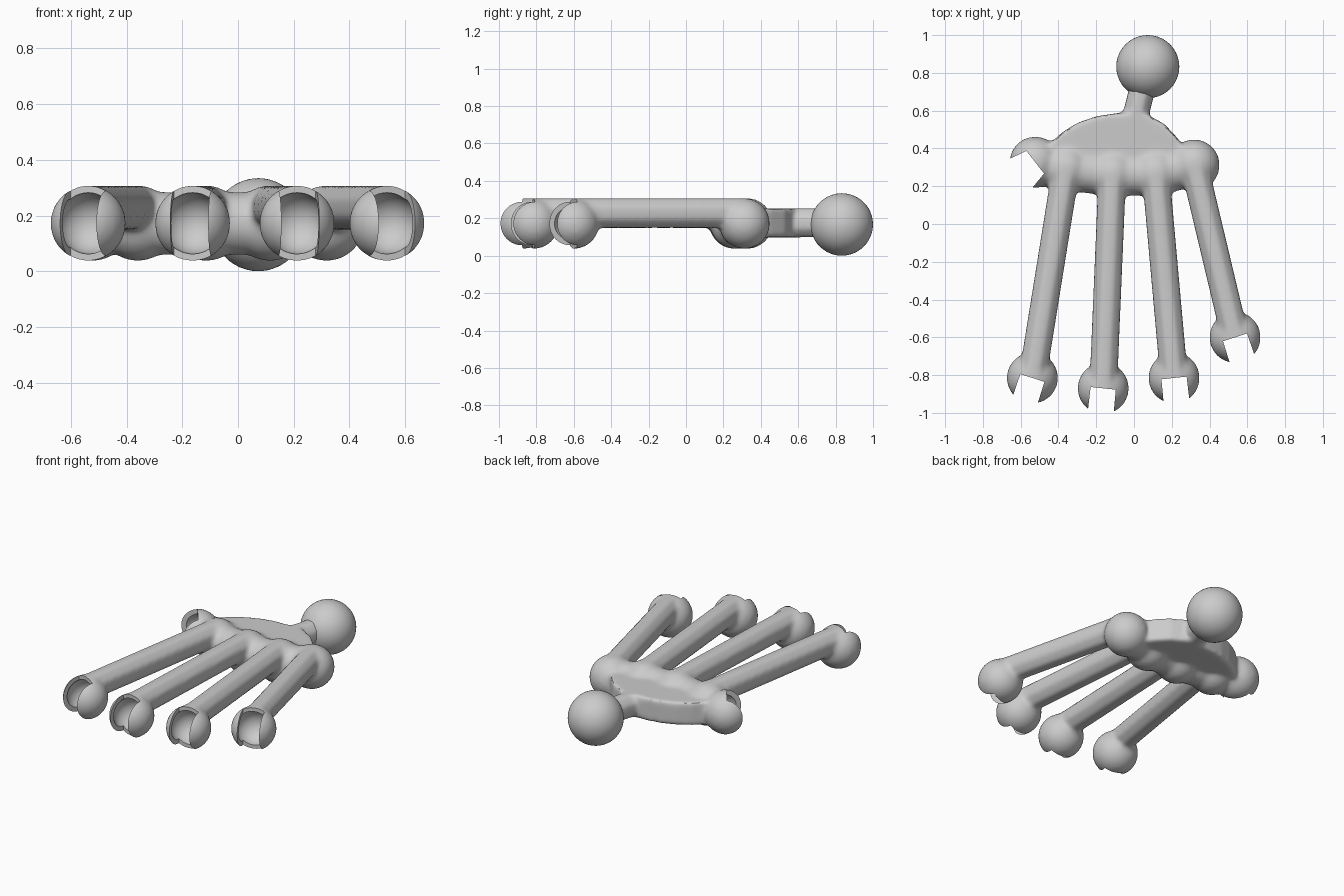
import bpy, bmesh, math
from mathutils import Matrix, Vector

cube = bpy.data.objects.get("Cube")
if cube:
    bpy.data.objects.remove(cube, do_unlink=True)

grey = bpy.data.materials.new("light_grey")
grey.use_nodes = True
colour = (0.6, 0.6, 0.6, 1)
grey.diffuse_color = colour
for node in grey.node_tree.nodes:
    if node.type == 'BSDF_PRINCIPLED':
        node.inputs["Base Color"].default_value = colour

BALL_Z = 0.172
BAR_Z = 0.228
BALL_R = 0.136


def finish(name, bm):
    mesh = bpy.data.meshes.new(name)
    bm.to_mesh(mesh)
    bm.free()
    mesh.materials.append(grey)
    obj = bpy.data.objects.new(name, mesh)
    bpy.context.scene.collection.objects.link(obj)
    return obj


def ball(bm, centre, radius):
    bmesh.ops.create_icosphere(bm, subdivisions=4, radius=radius,
                               matrix=Matrix.Translation(centre))


def bar(bm, start, end, half_width, half_height, sides=8):
    """Straight bar with flat top and sides."""
    a, b = Vector(start), Vector(end)
    along = (b - a).normalized()
    side = Vector((0, 0, 1)).cross(along).normalized()
    up = along.cross(side)
    turn = Matrix((side, up, along)).transposed().to_4x4()
    k = 1 / math.cos(math.pi / sides)
    matrix = (Matrix.Translation((a + b) / 2) @ turn
              @ Matrix.Diagonal((half_width * k, half_height * k, 1, 1))
              @ Matrix.Rotation(math.pi / sides, 4, 'Z'))
    bmesh.ops.create_cone(bm, cap_ends=True, segments=sides, radius1=1, radius2=1,
                          depth=(b - a).length, matrix=matrix)


def slot(bm, centre, angle, half_width, flare):
    """Open-fronted notch that starts at the middle of a socket."""
    made = bmesh.ops.create_cube(bm, size=1)["verts"]
    place = Matrix.Translation(centre) @ Matrix.Rotation(math.radians(angle), 4, 'Z')
    for v in made:
        front = v.co.y < 0
        width = half_width * (flare if front else 1)
        v.co = place @ Vector((2 * v.co.x * width, -0.17 if front else 0, v.co.z * 0.5))


# knuckle position, tip position, socket angle
fingers = [
    ((-0.36, 0.29), (-0.538, -0.815), -18),
    ((-0.115, 0.26), (-0.163, -0.87), -6),
    ((0.115, 0.265), (0.212, -0.815), 6),
    ((0.318, 0.312), (0.535, -0.6), 18),
]
thumb = (-0.523, 0.327)

hand = bmesh.new()
sockets = bmesh.new()
slots = bmesh.new()

# fingers with knuckles and socket ends
for knuckle, tip, angle in fingers:
    ball(hand, (*knuckle, BALL_Z), BALL_R)
    ball(hand, (*tip, BALL_Z), BALL_R)
    stop = Vector(knuckle).lerp(Vector(tip), 0.98)
    bar(hand, (*knuckle, BAR_Z), (*stop, BAR_Z), 0.073, 0.079)
    ball(sockets, (*tip, BALL_Z), 0.11)
    slot(slots, (*tip, BALL_Z), angle, 0.067, 1.03)

# thumb socket
ball(hand, (*thumb, BALL_Z), BALL_R)
ball(sockets, (*thumb, BALL_Z), 0.11)
slot(slots, (*thumb, BALL_Z), -52, 0.076, 1.5)

# ridge joining the knuckles
row = [thumb] + [f[0] for f in fingers]
for i, (a, b) in enumerate(zip(row, row[1:])):
    start = Vector(a).lerp(Vector(b), 0.5) if i == 0 else a
    bar(hand, (*start, BALL_Z), (*b, BALL_Z), 0.112, 0.112, 24)

# palm plate
outline = [(-0.5, 0.32), (-0.44, 0.43), (-0.38, 0.485), (-0.3, 0.535), (-0.2, 0.57),
           (-0.08, 0.588), (0.07, 0.578), (0.16, 0.53), (0.23, 0.455), (0.3, 0.35),
           (0.12, 0.24), (-0.12, 0.24), (-0.36, 0.27)]
base = hand.faces.new([hand.verts.new((x, y, 0.098)) for x, y in outline])
lifted = bmesh.ops.extrude_face_region(hand, geom=[base], use_keep_orig=True)["geom"]
bmesh.ops.translate(hand, vec=(0, 0, 0.154),
                    verts=[g for g in lifted if isinstance(g, bmesh.types.BMVert)])

# wrist stem
bar(hand, (-0.01, 0.5, 0.175), (0.065, 0.8, 0.175), 0.068, 0.077)

bmesh.ops.recalc_face_normals(hand, faces=hand.faces)
body = finish("palm_and_fingers", hand)
cutters = [finish("socket_cutter", sockets), finish("slot_cutter", slots)]

# blend the parts into one skin, then cut the sockets
remesh = body.modifiers.new("blend", 'REMESH')
remesh.mode = 'VOXEL'
remesh.voxel_size = 0.012
soften = body.modifiers.new("soften", 'SMOOTH')
soften.factor = 0.5
soften.iterations = 14
for cutter in cutters:
    cutter.hide_render = True
    cut = body.modifiers.new("cut", 'BOOLEAN')
    cut.operation = 'DIFFERENCE'
    cut.solver = 'EXACT'
    cut.object = cutter

bpy.context.view_layer.update()
graph = bpy.context.evaluated_depsgraph_get()
skin = bpy.data.meshes.new_from_object(body.evaluated_get(graph))
body.modifiers.clear()
body.data = skin
skin.materials.clear()
skin.materials.append(grey)
for cutter in cutters:
    bpy.data.objects.remove(cutter, do_unlink=True)

# wrist ball
wrist = bmesh.new()
ball(wrist, (0.073, 0.833, 0.167), 0.167)
wrist_ball = finish("wrist_ball", wrist)

for obj in (body, wrist_ball):
    for poly in obj.data.polygons:
        poly.use_smooth = True
        poly.material_index = 0
    obj.data.set_sharp_from_angle(angle=math.radians(35))
